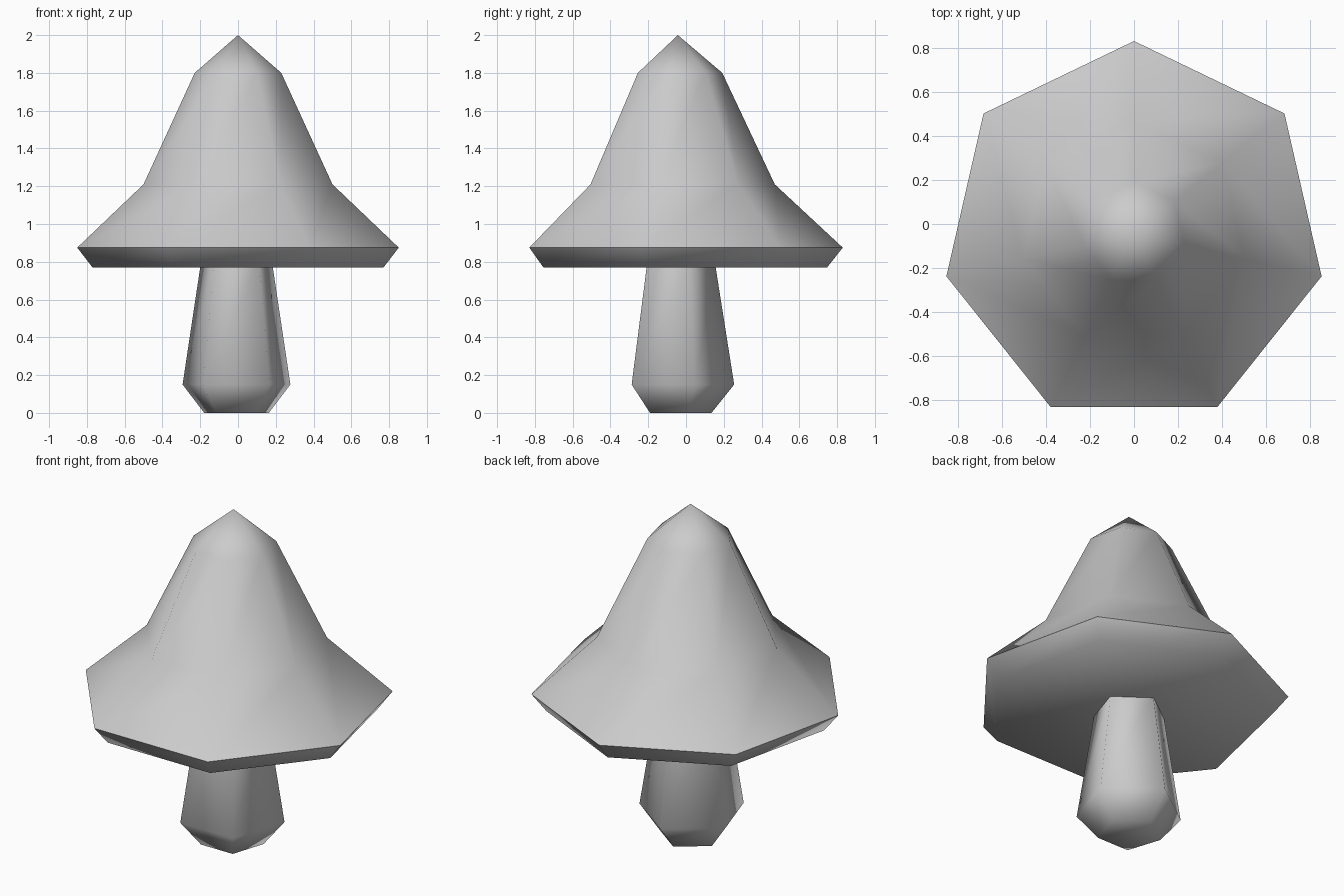
import bpy, bmesh, math

if "Cube" in bpy.data.objects:
    bpy.data.objects.remove(bpy.data.objects["Cube"])

grey = bpy.data.materials.new("plain grey")
grey.diffuse_color = (0.6, 0.6, 0.6, 1)
grey.use_nodes = True
grey.node_tree.nodes["Principled BSDF"].inputs["Base Color"].default_value = grey.diffuse_color


def lathe(name, sides, rings, centre, tip=None, sharp_ring=None):
    """Smooth n-sided turned shape with one corner towards +y.
    rings = (radius, height) from bottom to top; tip = height of the apex."""
    bm = bmesh.new()
    cx, cy = centre
    loops = []
    for r, z in rings:
        angles = [math.pi / 2 + 2 * math.pi * i / sides for i in range(sides)]
        loops.append([bm.verts.new((cx + r * math.cos(a), cy + r * math.sin(a), z))
                      for a in angles])
    bm.faces.new(loops[0][::-1])
    for low, high in zip(loops, loops[1:]):
        for i in range(sides):
            j = (i + 1) % sides
            bm.faces.new((low[i], low[j], high[j], high[i]))
    if tip is not None:
        apex = bm.verts.new((cx, cy, tip))
        for i in range(sides):
            bm.faces.new((loops[-1][i], loops[-1][(i + 1) % sides], apex))
    for f in bm.faces:
        f.smooth = True
    if sharp_ring is not None:
        ring = set(loops[sharp_ring])
        for e in bm.edges:
            if e.verts[0] in ring and e.verts[1] in ring:
                e.smooth = False
    mesh = bpy.data.meshes.new(name)
    bm.to_mesh(mesh)
    bm.free()
    mesh.materials.append(grey)
    obj = bpy.data.objects.new(name, mesh)
    bpy.context.collection.objects.link(obj)
    return obj


# Seven-sided bell cap with a crisp rim
lathe("mushroom_cap", 7,
      [(0.79, 0.77), (0.873, 0.875), (0.513, 1.21), (0.235, 1.80)],
      (0, -0.043), tip=2.0, sharp_ring=1)

# Five-sided stem, its open top hidden inside the cap
lathe("mushroom_stem", 5,
      [(0.18, 0.0), (0.30, 0.15), (0.199, 0.79)],
      (-0.008, -0.045))
